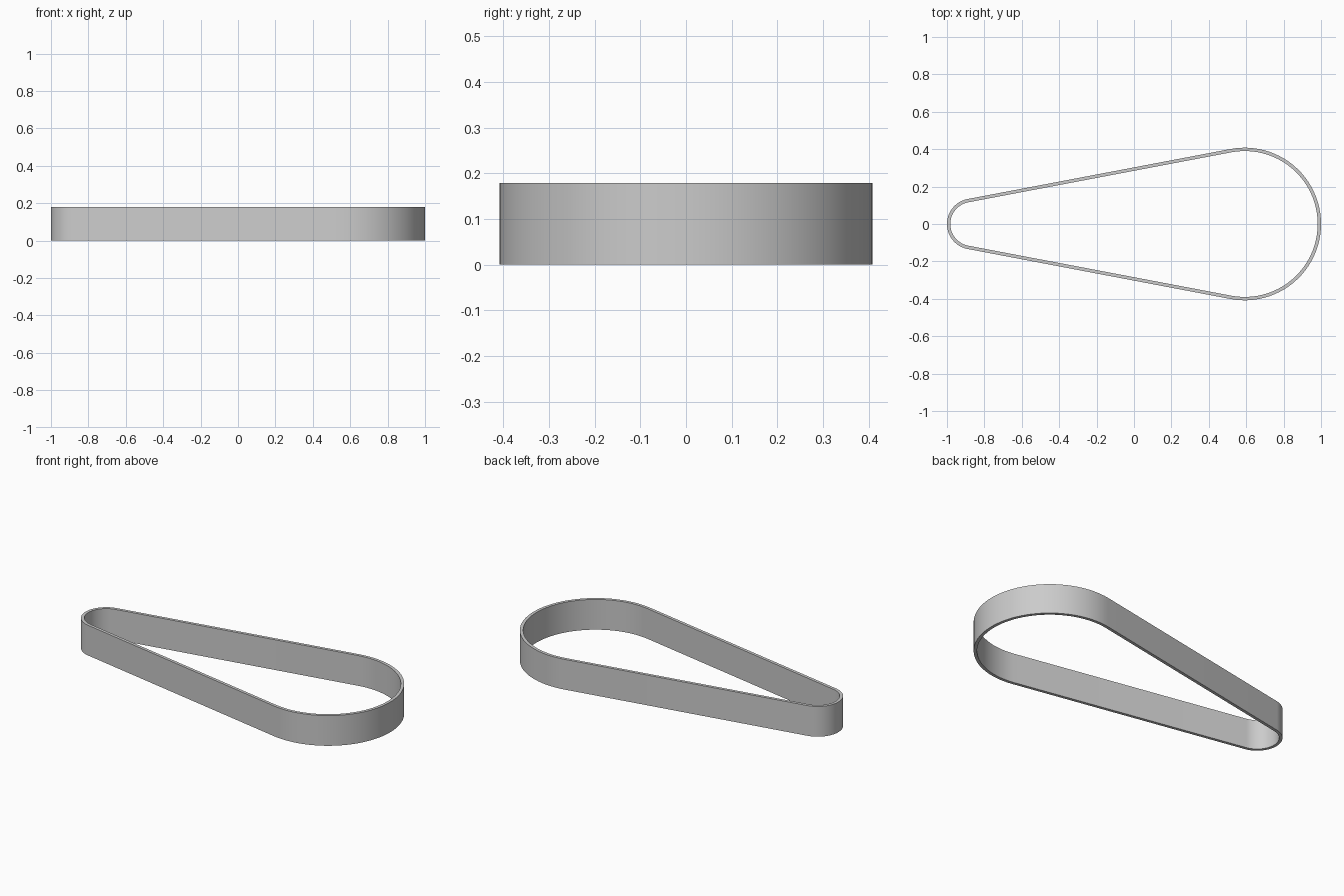
import bpy
import bmesh
import math

cube = bpy.data.objects.get("Cube")
if cube:
    bpy.data.objects.remove(cube, do_unlink=True)

HEIGHT, THICK = 0.179, 0.018
BIG_R, SMALL_R = 0.408, 0.136
BIG_X, SMALL_X = 1 - BIG_R, SMALL_R - 1
STEPS = 48

# Belt material
grey = bpy.data.materials.new("belt grey")
grey.use_nodes = True
colour = (0.6, 0.6, 0.6, 1)
grey.diffuse_color = colour
grey.node_tree.nodes["Principled BSDF"].inputs["Base Color"].default_value = colour


def arc(cx, radius, start, end):
    """Points along an arc centred on the x axis."""
    angles = [start + (end - start) * i / STEPS for i in range(STEPS + 1)]
    return [(cx + radius * math.cos(a), radius * math.sin(a)) for a in angles]


def belt_outline(inset):
    """Two pulley arcs joined by their outer tangents."""
    t = math.acos((SMALL_R - BIG_R) / (BIG_X - SMALL_X))
    return (arc(BIG_X, BIG_R - inset, -t, t)
            + arc(SMALL_X, SMALL_R - inset, t, 2 * math.pi - t))


# Flat belt: outer and inner walls with narrow rims
bm = bmesh.new()
loops = [[bm.verts.new((x, y, z)) for x, y in belt_outline(inset)]
         for inset, z in ((0, 0), (0, HEIGHT), (THICK, HEIGHT), (THICK, 0))]
count = len(loops[0])
for k in range(4):
    a, b = loops[k], loops[(k + 1) % 4]
    for i in range(count):
        j = (i + 1) % count
        bm.faces.new((a[i], a[j], b[j], b[i]))
bmesh.ops.recalc_face_normals(bm, faces=bm.faces)
mesh = bpy.data.meshes.new("drive_belt")
bm.to_mesh(mesh)
bm.free()
mesh.materials.append(grey)

belt = bpy.data.objects.new("drive_belt", mesh)
bpy.context.collection.objects.link(belt)
bpy.context.view_layer.objects.active = belt
belt.select_set(True)
bpy.ops.object.shade_smooth_by_angle(angle=math.radians(30))
